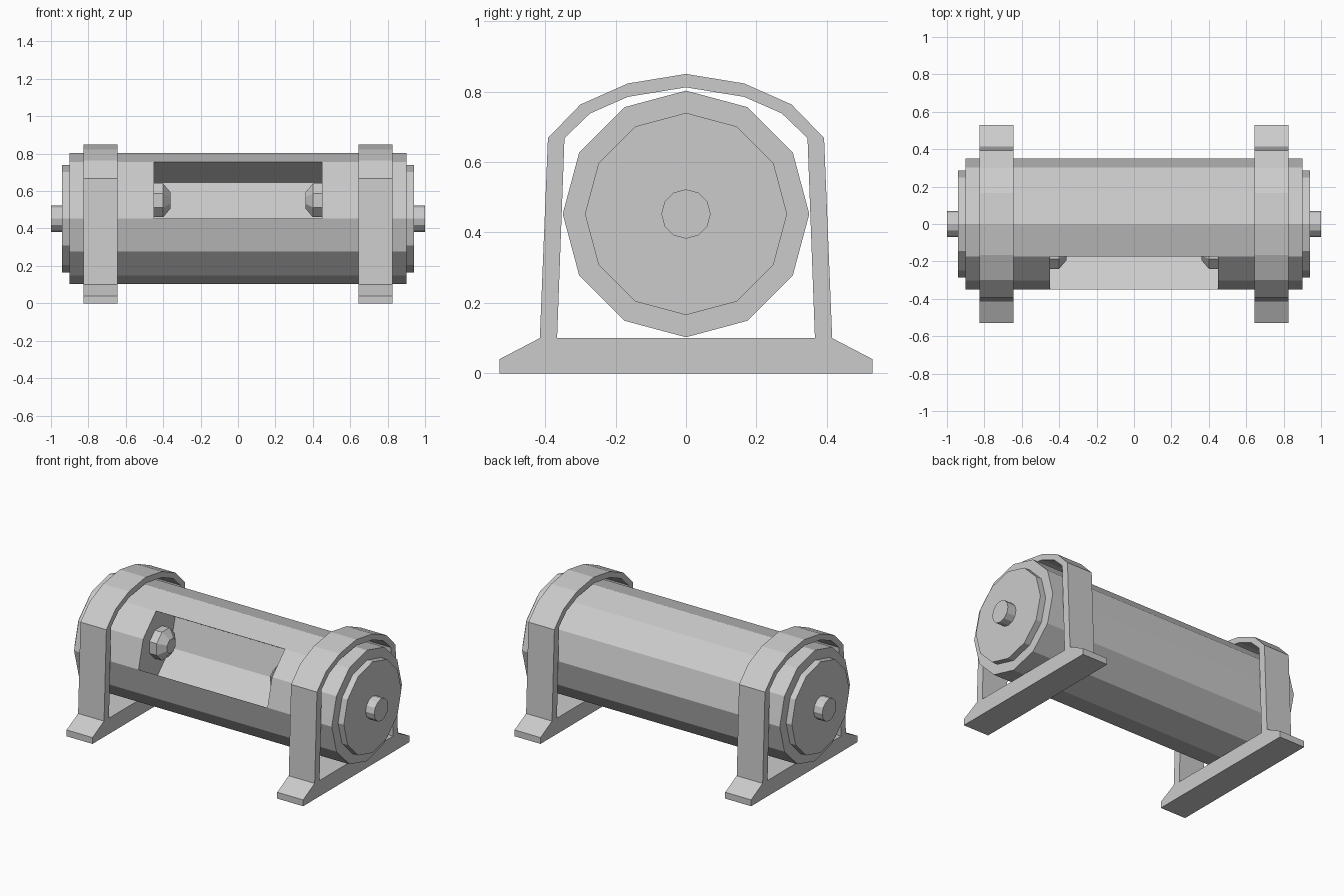
import bpy
import bmesh
from math import cos, sin, pi
from mathutils import Vector

cube = bpy.data.objects.get("Cube")
if cube:
    bpy.data.objects.remove(cube)

AXIS_Z = 0.4525   # height of the drum axis
RADIUS = 0.35

grey = bpy.data.materials.new("light_grey")
grey.use_nodes = True
grey.diffuse_color = (0.6, 0.6, 0.6, 1)
grey.node_tree.nodes["Principled BSDF"].inputs["Base Color"].default_value = (0.6, 0.6, 0.6, 1)


def ring(radius, sides=12, turn=0.0, y=0.0, z=AXIS_Z):
    """Regular polygon in the YZ plane."""
    return [(y + radius * cos(turn + 2 * pi * i / sides),
             z + radius * sin(turn + 2 * pi * i / sides)) for i in range(sides)]


def loft(name, sections, mirror=(False, False)):
    """Solid through (x, YZ profile) sections, optionally mirrored in x and y."""
    bm = bmesh.new()
    rings = [[bm.verts.new((x, y, z)) for y, z in profile] for x, profile in sections]
    bm.faces.new(rings[0])
    bm.faces.new(rings[-1])
    count = len(rings[0])
    for a, b in zip(rings, rings[1:]):
        for i in range(count):
            j = (i + 1) % count
            bm.faces.new((a[i], a[j], b[j], b[i]))
    bmesh.ops.recalc_face_normals(bm, faces=bm.faces)
    if mirror[1]:
        seam = [f for f in bm.faces if all(abs(v.co.y) < 1e-5 for v in f.verts)]
        bmesh.ops.delete(bm, geom=seam, context='FACES')
    mesh = bpy.data.meshes.new(name)
    bm.to_mesh(mesh)
    bm.free()
    mesh.materials.append(grey)
    obj = bpy.data.objects.new(name, mesh)
    bpy.context.collection.objects.link(obj)
    if any(mirror):
        mod = obj.modifiers.new("Mirror", 'MIRROR')
        mod.use_axis = (mirror[0], mirror[1], False)
    return obj


# Drum body with its end caps and axle stubs
drum = loft("drum", [(-0.9, ring(RADIUS)), (0.9, ring(RADIUS))])
loft("end_caps", [(0.9, ring(0.287)), (0.94, ring(0.287))], (True, False))
loft("axle_stubs", [(0.94, ring(0.07)), (1.0, ring(0.07))], (True, False))

# Window recess: two drum facets pushed inwards, with a folded back wall
inward = Vector((cos(pi / 6), -sin(pi / 6)))
low = Vector((-RADIUS, AXIS_Z))
high = Vector((-RADIUS * cos(pi / 3), AXIS_Z + RADIUS * sin(pi / 3)))
depth = 0.22
fold = (low + high) / 2 + inward * (depth + RADIUS * (1 - cos(pi / 6)))
recess = [low - inward * 0.2, low + inward * depth, fold,
          high + inward * depth, high - inward * 0.2]
cutter = loft("window_cutter", [(-0.45, recess), (0.45, recess)])
cutter.hide_render = True
cutter.hide_viewport = True
cutter.display_type = 'WIRE'
cut = drum.modifiers.new("Window", 'BOOLEAN')
cut.operation = 'DIFFERENCE'
cut.solver = 'EXACT'
cut.object = cutter

# Tapered knobs at both ends of the window
knob = [ring(r, 8, pi / 8, -0.15, 0.55) for r in (0.097, 0.097, 0.046)]
loft("window_knobs", list(zip((0.45, 0.40, 0.36), knob)), (True, False))

# Two arched brackets with splayed feet, drawn as one half and mirrored
outer = [(0, 0), (0.53, 0), (0.53, 0.04), (0.415, 0.1), (0.392, 0.668),
         (0.3, 0.763), (0.165, 0.823), (0, 0.85)]
inner = [(0, 0.812), (0.165, 0.785), (0.272, 0.738), (0.345, 0.668),
         (0.366, 0.1), (0, 0.1)]
loft("brackets", [(0.645, outer + inner), (0.826, outer + inner)], (True, True))
